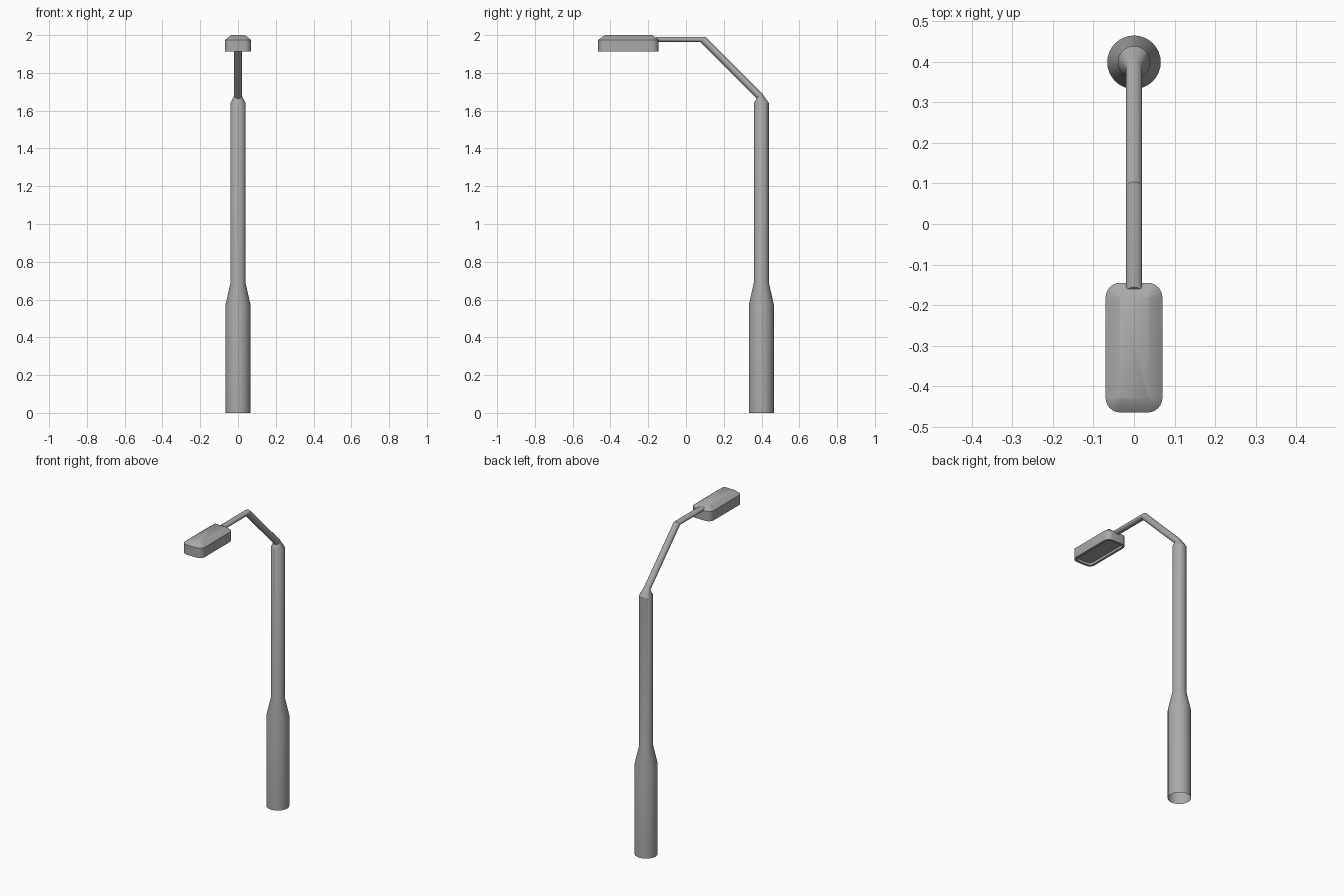
import bpy, bmesh, math

if "Cube" in bpy.data.objects:
    bpy.data.objects.remove(bpy.data.objects["Cube"])

grey = bpy.data.materials.new("metal grey")
grey.diffuse_color = (0.40, 0.40, 0.40, 1)
grey.use_nodes = True
grey.node_tree.nodes["Principled BSDF"].inputs["Base Color"].default_value = grey.diffuse_color


def loft(name, rings, angle, cap_start=False, cap_end=False):
    """Skin a list of equal-length point rings into one object."""
    bm = bmesh.new()
    loops = [[bm.verts.new(p) for p in ring] for ring in rings]
    n = len(loops[0])
    for a, b in zip(loops, loops[1:]):
        for i in range(n):
            j = (i + 1) % n
            bm.faces.new((a[i], a[j], b[j], b[i]))
    if cap_start:
        bm.faces.new(list(reversed(loops[0])))
    if cap_end:
        bm.faces.new(loops[-1])
    mesh = bpy.data.meshes.new(name)
    bm.to_mesh(mesh)
    bm.free()
    mesh.materials.append(grey)
    obj = bpy.data.objects.new(name, mesh)
    bpy.context.collection.objects.link(obj)
    bpy.ops.object.select_all(action='DESELECT')
    obj.select_set(True)
    bpy.context.view_layer.objects.active = obj
    bpy.ops.object.shade_smooth_by_angle(angle=math.radians(angle))
    return obj


def circle(y, z, r, tilt=0, n=32):
    t = math.radians(tilt)
    ring = []
    for i in range(n):
        a = 2 * math.pi * i / n
        s = r * math.sin(a)
        ring.append((r * math.cos(a), y + s * math.cos(t), z + s * math.sin(t)))
    return ring


def rounded_rect(hx, hy, r, z, y=-0.305, steps=6):
    ring = []
    for k, (sx, sy) in enumerate([(1, 1), (-1, 1), (-1, -1), (1, -1)]):
        for i in range(steps + 1):
            a = math.pi / 2 * (k + i / steps)
            ring.append((sx * (hx - r) + r * math.cos(a),
                         y + sy * (hy - r) + r * math.sin(a), z))
    return ring


# Pole with wide base (open at the ground), bent arm reaching into the lamp
loft("pole_and_arm", [
    circle(0.399, 0.0, 0.066),
    circle(0.399, 0.573, 0.066),
    circle(0.399, 0.688, 0.04),
    circle(0.399, 1.64, 0.04),
    circle(0.388, 1.679, 0.02, 45),
    circle(0.09, 1.977, 0.02, 45),
    circle(-0.17, 1.977, 0.02, 45),
], 30, cap_end=True)

# Lamp housing: recessed underside, rim, side wall, chamfered top
loft("lamp_housing", [
    rounded_rect(0.056, 0.146, 0.022, 1.927),
    rounded_rect(0.056, 0.146, 0.022, 1.912),
    rounded_rect(0.07, 0.16, 0.036, 1.912),
    rounded_rect(0.07, 0.16, 0.036, 1.974),
    rounded_rect(0.036, 0.126, 0.004, 2.0),
], 45, cap_start=True, cap_end=True)
